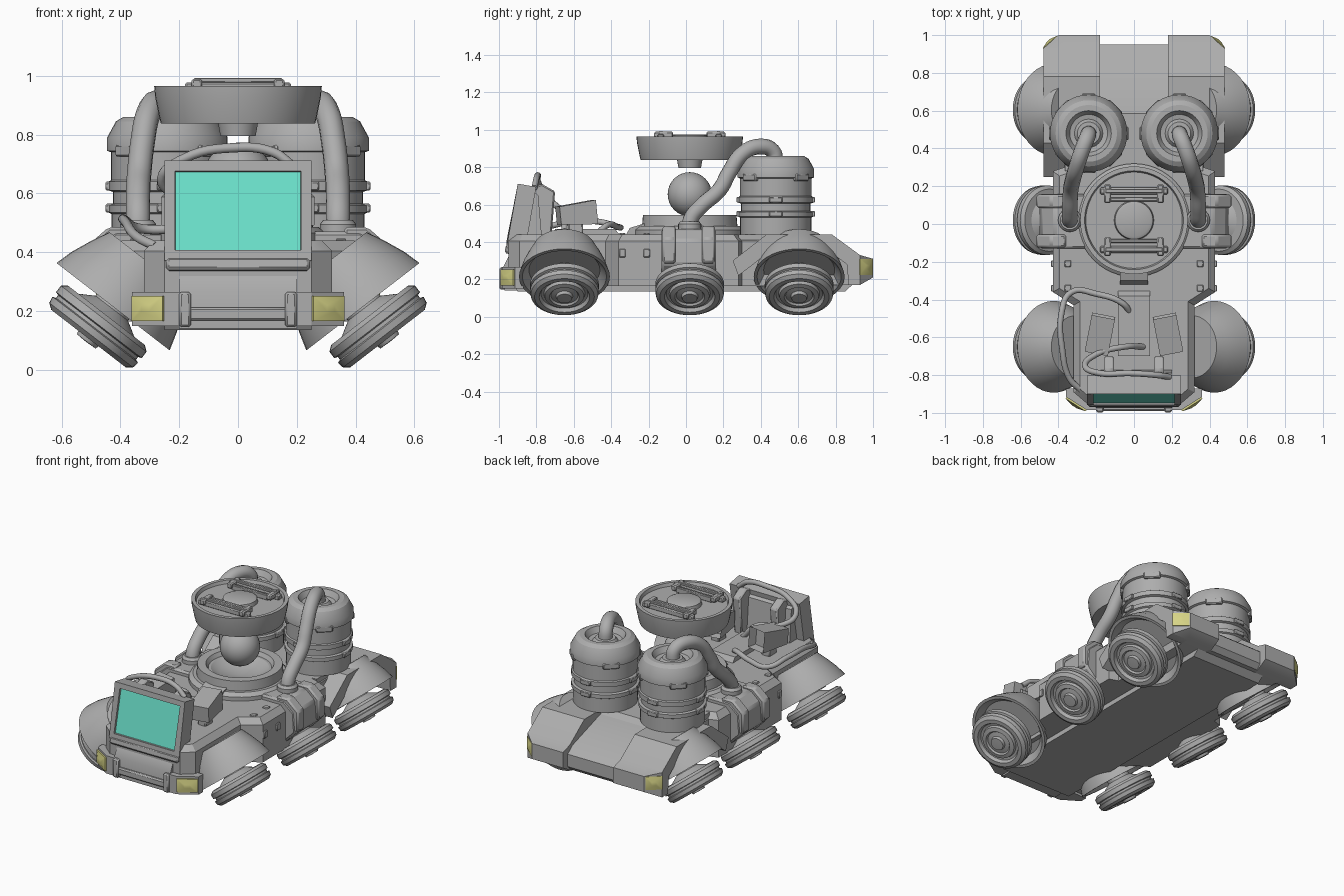
import bpy, bmesh, math
from mathutils import Vector, Matrix

if "Cube" in bpy.data.objects:
    bpy.data.objects.remove(bpy.data.objects["Cube"])


def material(name, rgb):
    m = bpy.data.materials.new(name)
    m.diffuse_color = (*rgb, 1)
    m.use_nodes = True
    m.node_tree.nodes["Principled BSDF"].inputs["Base Color"].default_value = m.diffuse_color
    return m


GREY = material("grey_metal", (0.42, 0.42, 0.42))
TEAL = material("teal_screen", (0.15, 0.76, 0.60))
YELLOW = material("yellow_lamp", (0.68, 0.66, 0.24))


def finish(name, bm, mat=GREY, bevel=0):
    bmesh.ops.recalc_face_normals(bm, faces=bm.faces)
    me = bpy.data.meshes.new(name)
    bm.to_mesh(me)
    bm.free()
    ob = bpy.data.objects.new(name, me)
    bpy.context.collection.objects.link(ob)
    me.materials.append(mat)
    if bevel:
        mod = ob.modifiers.new("bevel", "BEVEL")
        mod.width, mod.segments = bevel, 1
    return ob


def prism(name, pts, axis, a, b, bevel=0, cut=None, top=0, mat=GREY):
    """Extrude a 2D outline along an axis from a to b; cut = (point, normal)."""
    place = {"x": lambda p, c: (c, p[0], p[1]), "y": lambda p, c: (p[0], c, p[1]),
             "z": lambda p, c: (p[0], p[1], c)}[axis]
    bm = bmesh.new()
    lo = [bm.verts.new(place(p, a)) for p in pts]
    hi = [bm.verts.new(place(p, b)) for p in pts]
    bm.faces.new(lo)
    cap = bm.faces.new(hi)
    n = len(pts)
    for i in range(n):
        j = (i + 1) % n
        bm.faces.new((lo[i], lo[j], hi[j], hi[i]))
    bmesh.ops.recalc_face_normals(bm, faces=bm.faces)
    if top:
        bmesh.ops.bevel(bm, geom=list(cap.edges), offset=top, segments=1, affect="EDGES")
    if cut:
        bmesh.ops.bisect_plane(bm, geom=bm.verts[:] + bm.edges[:] + bm.faces[:],
                               plane_co=cut[0], plane_no=cut[1], clear_outer=True)
        bmesh.ops.holes_fill(bm, edges=[e for e in bm.edges if e.is_boundary])
    return finish(name, bm, mat, bevel)


def box(name, c, size, bevel=0.008, rot=None, mat=GREY):
    bm = bmesh.new()
    bmesh.ops.create_cube(bm, size=1)
    m = Matrix.Translation(c) @ (rot or Matrix.Identity(4)) @ Matrix.Diagonal((*size, 1))
    bm.transform(m)
    return finish(name, bm, mat, bevel)


def lathe(name, profile, loc, axis=(0, 0, 1), seg=40):
    """Spin (radius, height) points around an axis."""
    bm = bmesh.new()
    rings = []
    for r, h in profile:
        k = 1 if r == 0 else seg
        rings.append([bm.verts.new((r * math.cos(t * 2 * math.pi / seg),
                                    r * math.sin(t * 2 * math.pi / seg), h)) for t in range(k)])
    for p, q in zip(rings, rings[1:]):
        for i in range(seg):
            j = (i + 1) % seg
            f = [p[i % len(p)], p[j % len(p)], q[j % len(q)], q[i % len(q)]]
            bm.faces.new(list(dict.fromkeys(f)))
    bm.transform(Matrix.Translation(loc) @ Vector(axis).to_track_quat("Z", "Y").to_matrix().to_4x4())
    return finish(name, bm)


def tube(name, pts, r):
    cu = bpy.data.curves.new(name, "CURVE")
    cu.dimensions = "3D"
    cu.bevel_depth, cu.bevel_resolution, cu.resolution_u = r, 4, 6
    cu.use_fill_caps = True
    sp = cu.splines.new("BEZIER")
    sp.bezier_points.add(len(pts) - 1)
    for b, p in zip(sp.bezier_points, pts):
        b.co = p
        b.handle_left_type = b.handle_right_type = "AUTO"
    cu.materials.append(GREY)
    bpy.context.collection.objects.link(bpy.data.objects.new(name, cu))


def lamp(name, p, q, z0, z1, out):
    """Low pyramid lamp on a chamfered corner between plan points p and q."""
    p, q = Vector(p), Vector(q)
    n = Vector(out).normalized()
    bm = bmesh.new()
    ring = []
    for depth, k in ((-0.02, 1), (0.008, 1), (0.02, 0.25)):
        mid, half = (p + q) / 2, (q - p) / 2 * k
        zm, zh = (z0 + z1) / 2, (z1 - z0) / 2 * k
        ring.append([bm.verts.new((*(mid + half * u + n * depth), zm + zh * v))
                     for u, v in ((-1, -1), (1, -1), (1, 1), (-1, 1))])
    for a, b in zip(ring, ring[1:]):
        for i in range(4):
            bm.faces.new((a[i], a[(i + 1) % 4], b[(i + 1) % 4], b[i]))
    bm.faces.new(ring[-1])
    bm.faces.new(ring[0])
    finish(name, bm, YELLOW)


# Hull: underside slab, main body and rear centre panel
prism("lower_hull", [(-0.93, 0.18), (-0.90, 0.135), (0.85, 0.135), (0.90, 0.18)], "x", -0.25, 0.25)
half = [(0.25, -0.95), (0.32, -0.89), (0.32, -0.43), (0.43, -0.36), (0.43, 0.28), (0.37, 0.30), (0.37, 0.62)]
prism("main_hull", half + [(-x, y) for x, y in reversed(half)], "z", 0.165, 0.44, top=0.035)
prism("rear_panel", [(0.5, 0.17), (0.92, 0.17), (0.95, 0.2), (0.95, 0.28), (0.9, 0.32), (0.62, 0.41), (0.5, 0.43)],
      "x", -0.19, 0.19)
# Deck ridge, nose grille and bumper bar
prism("deck_ridge", [(-0.70, 0.42), (-0.70, 0.47), (-0.38, 0.47), (-0.34, 0.42)], "x", -0.085, 0.085)
prism("nose_grille", [(-0.97, 0.14), (-0.975, 0.27), (-0.95, 0.32), (-0.85, 0.36), (-0.85, 0.14)], "x", -0.2, 0.2)
box("bumper_bar", (0, -0.975, 0.19), (0.36, 0.03, 0.045))
prism("ring_front_wedge", [(-0.32, 0.44), (-0.30, 0.475), (-0.22, 0.50), (-0.22, 0.44)], "x", -0.075, 0.075)

# Wheel and fender profiles: (radius, distance outward along axle)
wheel = [(0, -0.20), (0.06, -0.20), (0.07, -0.08), (0.12, -0.05), (0.165, -0.05), (0.184, -0.035), (0.184, -0.008),
         (0.172, -0.004), (0.172, 0.008), (0.184, 0.012), (0.18, 0.035), (0.16, 0.05), (0.135, 0.05), (0.125, 0.03),
         (0.11, 0.028), (0.105, 0.045), (0.08, 0.05), (0.072, 0.04), (0.045, 0.045), (0.04, 0.062), (0, 0.064)]
fender = [(0, -0.28), (0.165, -0.28), (0.195, -0.22), (0.225, -0.15), (0.243, -0.087), (0.225, -0.087),
          (0.19, -0.13), (0, -0.13)]
tank = [(0, 0), (.19, 0), (.19, .09), (.2, .095), (.2, .12), (.185, .125), (.185, .165), (.2, .17), (.2, .2),
        (.192, .205), (.192, .30), (.205, .305), (.205, .35), (.175, .405), (.15, .42), (.12, .42), (.10, .385),
        (.075, .38), (.06, .40), (0, .40)]
arch = [(0.25, 0.30), (0.43, 0.44), (0.78, 0.44), (0.93, 0.33), (1.0, 0.31), (1.0, 0.21), (0.93, 0.17),
        (0.87, 0.17), (0.86, 0.28), (0.74, 0.37), (0.47, 0.37), (0.36, 0.28), (0.28, 0.22)]
prong = [(0.28, 0.17), (0.93, 0.17), (1.0, 0.21), (1.0, 0.31), (0.93, 0.33), (0.78, 0.44), (0.28, 0.44)]

for s, side in ((1, "right"), (-1, "left")):
    # Tilted wheels with flared fenders
    axle = (s * 0.61, 0, -0.79)
    for y, where in ((-0.65, "front"), (0.02, "middle"), (0.605, "rear")):
        lathe(f"{where}_wheel_{side}", wheel, (s * 0.478, y, 0.146), axle)
        if where != "middle":
            lathe(f"{where}_fender_{side}", fender, (s * 0.478, y, 0.146), axle)

    # Rear prongs and angular rear arches
    corner = ((s * 0.48, 0.93, 0), (s * 0.07, 0.08, 0))
    prism(f"rear_prong_{side}", prong, "x", s * 0.18, s * 0.365, cut=corner)
    prism(f"rear_arch_{side}", arch, "x", s * 0.36, s * 0.48, cut=corner)

    # Middle wheel bracket with ribs
    prism(f"wheel_bracket_{side}", [(s * x, z) for x, z in
          ((0.25, 0.2), (0.25, 0.47), (0.42, 0.47), (0.49, 0.41), (0.50, 0.28), (0.42, 0.2))], "y", -0.13, 0.16, 0.012)
    for y in (-0.09, 0.12):
        prism(f"bracket_rib_{side}", [(s * x, z) for x, z in
              ((0.36, 0.25), (0.36, 0.485), (0.44, 0.485), (0.515, 0.42), (0.515, 0.29))], "y", y - 0.035, y + 0.035, 0.01)

    # Side studs
    for y in (-0.34, -0.21):
        box(f"side_stud_{side}", (s * 0.425, y, 0.34), (0.03, 0.035, 0.045), 0.004)
        box(f"deck_stud_{side}", (s * 0.35, y, 0.44), (0.035, 0.035, 0.015), 0.004)

    # Bumper corners, posts and lamps
    prism(f"bumper_corner_{side}", [(s * x, y) for x, y in
          ((0.19, -0.985), (0.25, -0.985), (0.36, -0.915), (0.36, -0.87), (0.19, -0.87))], "z", 0.15, 0.265)
    box(f"bumper_post_{side}", (s * 0.18, -0.965, 0.205), (0.04, 0.065, 0.12))
    lamp(f"front_lamp_{side}", (s * 0.252, -0.985), (s * 0.358, -0.917), 0.167, 0.252, (s * 0.07, -0.11))
    lamp(f"rear_lamp_{side}", (s * 0.402, 0.99), (s * 0.477, 0.925), 0.222, 0.308, (s * 0.07, 0.08))

    # Tanks with clamps, and their pipes
    lathe(f"tank_{side}", tank, (s * 0.24, 0.48, 0.44))
    for k in range(4):
        a = math.radians(90 * k)
        for z in (0.55, 0.625):
            box(f"tank_clamp_{side}", (s * 0.24 + 0.195 * math.cos(a), 0.48 + 0.195 * math.sin(a), z),
                (0.03, 0.07, 0.03), 0.004, Matrix.Rotation(a, 4, "Z"))
        a += math.radians(45)
        box(f"tank_lug_{side}", (s * 0.24 + 0.19 * math.cos(a), 0.48 + 0.19 * math.sin(a), 0.745),
            (0.03, 0.10, 0.04), 0.006, Matrix.Rotation(a, 4, "Z"))
    tube(f"pipe_{side}", [(s * x, y, z) for x, y, z in
         ((.24, .48, .82), (.245, .465, .885), (.275, .39, .91), (.305, .30, .87), (.325, .23, .77),
          (.335, .18, .68), (.34, .08, .59), (.34, .025, .52), (.34, .02, .44))], 0.042)
    lathe(f"pipe_socket_{side}", [(0, 0), (.062, 0), (.062, .045), (.05, .06), (0, .06)], (s * 0.34, 0.02, 0.45), seg=24)

    # Deck horn boxes with a recessed rear opening
    bm = bmesh.new()
    bmesh.ops.create_cube(bm, size=1)
    back = max(bm.faces, key=lambda f: f.calc_center_median().y)
    for v in bm.verts:
        if v.co.y < 0:
            v.co.z *= 0.75
    bmesh.ops.inset_individual(bm, faces=[back], thickness=0.12, depth=-0.25)
    bm.transform(Matrix.Translation((s * 0.18, -0.585, 0.55)) @ Matrix.Rotation(s * 0.19, 4, "Z")
                 @ Matrix.Rotation(0.1, 4, "X") @ Matrix.Diagonal((0.125, 0.2, 0.13, 1)))
    finish(f"horn_box_{side}", bm)
    box(f"horn_stand_{side}", (s * 0.18, -0.59, 0.465), (0.06, 0.08, 0.09))
    # Ribs behind the monitor
    prism(f"monitor_rib_{side}", [(-0.88, 0.40), (-0.86, 0.68), (-0.77, 0.71), (-0.70, 0.67), (-0.72, 0.42)],
          "x", s * 0.105, s * 0.16, 0.008)

# Monitor: tilted frame with inset teal screen
tilt = Matrix.Rotation(math.radians(-10), 4, "X")
bm = bmesh.new()
bmesh.ops.create_cube(bm, size=1)
bm.transform(Matrix.Translation((0, -0.88, 0.533)) @ tilt @ Matrix.Diagonal((0.5, 0.1, 0.345, 1)))
front = min(bm.faces, key=lambda f: f.calc_center_median().y)
bmesh.ops.inset_individual(bm, faces=[front], thickness=0.05, depth=0)
bmesh.ops.inset_individual(bm, faces=[front], thickness=0.002, depth=-0.012)
front.material_index = 1
finish("monitor", bm).data.materials.append(TEAL)
box("monitor_lip", (0, -0.925, 0.355), (0.49, 0.085, 0.045), 0.01, tilt)
prism("monitor_housing", [(-0.88, 0.40), (-0.84, 0.69), (-0.79, 0.65), (-0.77, 0.42)], "x", -0.2, 0.2)

# Turntable base, ball and floating dish
lathe("turntable_base", [(0, .43), (.30, .43), (.30, .465), (.275, .485), (.255, .485), (.25, .545), (.20, .545),
                         (.185, .52), (.17, .52), (.12, .49), (0, .47)], (0, 0.02, 0), seg=48)
lathe("ball", [(0.118 * math.sin(i * math.pi / 16) if 0 < i < 16 else 0, -0.118 * math.cos(i * math.pi / 16))
               for i in range(17)], (0, 0.02, 0.655))
lathe("dish", [(0, .795), (.06, .795), (.068, .84), (.262, .837), (.268, .86), (.282, .93), (.285, .965), (.262, .965),
               (.255, .945), (.105, .945), (.10, .968), (.085, .975), (0, .975)], (0, 0.02, 0), seg=48)
for y, d in ((0.175, 1), (-0.135, -1)):
    box("dish_clamp", (0, y, 0.96), (0.36, 0.035, 0.035), 0.006)
    box("dish_clamp_bar", (0, y - d * 0.045, 0.962), (0.26, 0.02, 0.035), 0.004)
    for x in (-0.14, 0.14):
        box("dish_clamp_block", (x, y - d * 0.015, 0.972), (0.035, 0.10, 0.035), 0.006)
    box("dish_clamp_cap", (0, y, 0.985), (0.3, 0.02, 0.016), 0.003)

# Loose cables around the monitor
tube("deck_cable", [(-0.02, -0.47, 0.45), (-0.06, -0.42, 0.49), (-0.2, -0.37, 0.48), (-0.33, -0.36, 0.48),
                    (-0.385, -0.48, 0.51), (-0.38, -0.66, 0.50), (-0.34, -0.82, 0.45), (-0.28, -0.88, 0.42)], 0.016)
tube("monitor_cable", [(0.19, -0.81, 0.69), (0.12, -0.80, 0.74), (-0.02, -0.79, 0.755), (-0.18, -0.79, 0.72),
                       (-0.26, -0.75, 0.65), (-0.2, -0.69, 0.59), (-0.05, -0.65, 0.56), (0.05, -0.65, 0.46)], 0.016)

# Smooth shading with sharp edges kept
bpy.ops.object.select_all(action="DESELECT")
for ob in bpy.context.scene.objects:
    if ob.type == "MESH":
        ob.select_set(True)
        bpy.context.view_layer.objects.active = ob
bpy.ops.object.shade_smooth_by_angle(angle=math.radians(30))
